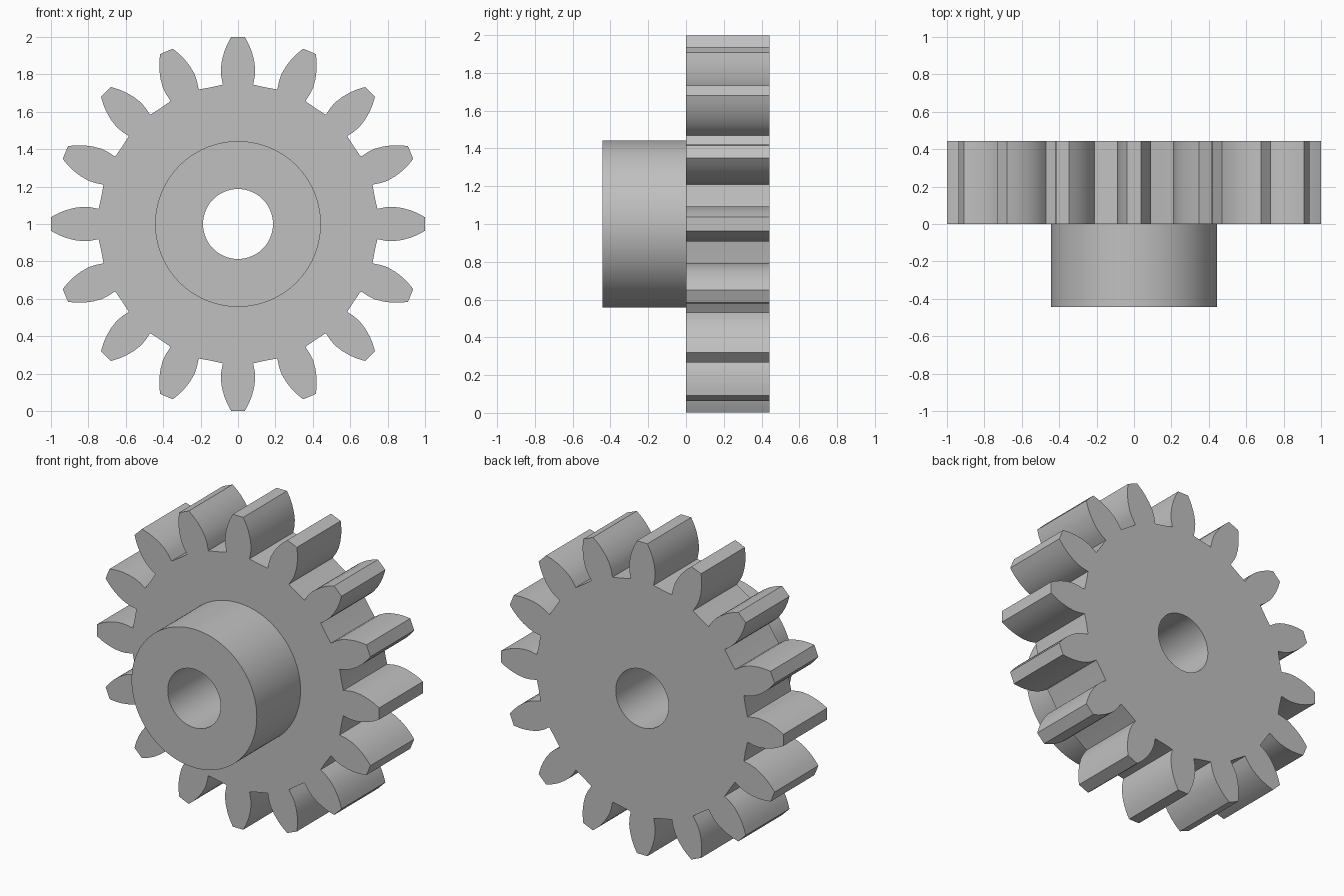
import bpy
import bmesh
from math import sin, cos, pi, tau
from mathutils import Matrix, Vector

TEETH = 16
ROOT_R, HUB_R, BORE_R = 0.745, 0.443, 0.187
DEPTH = 0.443      # thickness of the toothed wheel and of the hub
CENTRE_Z = 1.0
SEGMENTS = 96

# Remove the default cube
if "Cube" in bpy.data.objects:
    bpy.data.objects.remove(bpy.data.objects["Cube"])


def circle(radius):
    return [(radius * sin(tau * i / SEGMENTS), radius * cos(tau * i / SEGMENTS))
            for i in range(SEGMENTS)]


def gear_outline():
    # One flank from root to tip, mirrored and repeated round the wheel
    flank = [(0.081, ROOT_R), (0.090, 0.79), (0.092, 0.83), (0.086, 0.875),
             (0.074, 0.92), (0.058, 0.96), (0.037, 0.999)]
    gap = pi / TEETH
    tooth = [(-x, r) for x, r in flank] + flank[::-1]
    tooth.append((ROOT_R * sin(gap), ROOT_R * cos(gap)))
    points = []
    for i in range(TEETH):
        turn = Matrix.Rotation(-tau * i / TEETH, 2)
        points += [tuple(turn @ Vector(p)) for p in tooth]
    return points


def add_loop(bm, points, y):
    verts = [bm.verts.new((x, y, z + CENTRE_Z)) for x, z in points]
    return [bm.edges.new((v, verts[(i + 1) % len(verts)]))
            for i, v in enumerate(verts)]


def wall(bm, front, back):
    bmesh.ops.bridge_loops(bm, edges=front + back)


def ring_face(bm, outer, inner, y):
    bmesh.ops.triangle_fill(bm, edges=outer + inner, use_beauty=True,
                            normal=(0, y, 0))


bm = bmesh.new()
outline, hub, bore = gear_outline(), circle(HUB_R), circle(BORE_R)

# Boundary loops from front to back
bore_front = add_loop(bm, bore, -DEPTH)
hub_front = add_loop(bm, hub, -DEPTH)
hub_base = add_loop(bm, hub, 0)
teeth_front = add_loop(bm, outline, 0)
teeth_back = add_loop(bm, outline, DEPTH)
bore_back = add_loop(bm, bore, DEPTH)

# Flat ring faces
ring_face(bm, hub_front, bore_front, -1)
ring_face(bm, teeth_front, hub_base, -1)
ring_face(bm, teeth_back, bore_back, 1)

# Hub side, tooth flanks and bore
wall(bm, hub_front, hub_base)
wall(bm, teeth_front, teeth_back)
wall(bm, bore_front, bore_back)
bmesh.ops.recalc_face_normals(bm, faces=bm.faces[:])

mesh = bpy.data.meshes.new("gear_with_hub")
bm.to_mesh(mesh)
bm.free()
gear = bpy.data.objects.new("gear_with_hub", mesh)
bpy.context.collection.objects.link(gear)

# Plain grey metal
grey = bpy.data.materials.new("grey")
grey.use_nodes = True
colour = (0.53, 0.53, 0.53, 1)
grey.diffuse_color = colour
grey.node_tree.nodes["Principled BSDF"].inputs["Base Color"].default_value = colour
mesh.materials.append(grey)

# Smooth round surfaces, keep corners sharp
bpy.ops.object.select_all(action="DESELECT")
gear.select_set(True)
bpy.context.view_layer.objects.active = gear
bpy.ops.object.shade_smooth_by_angle()
